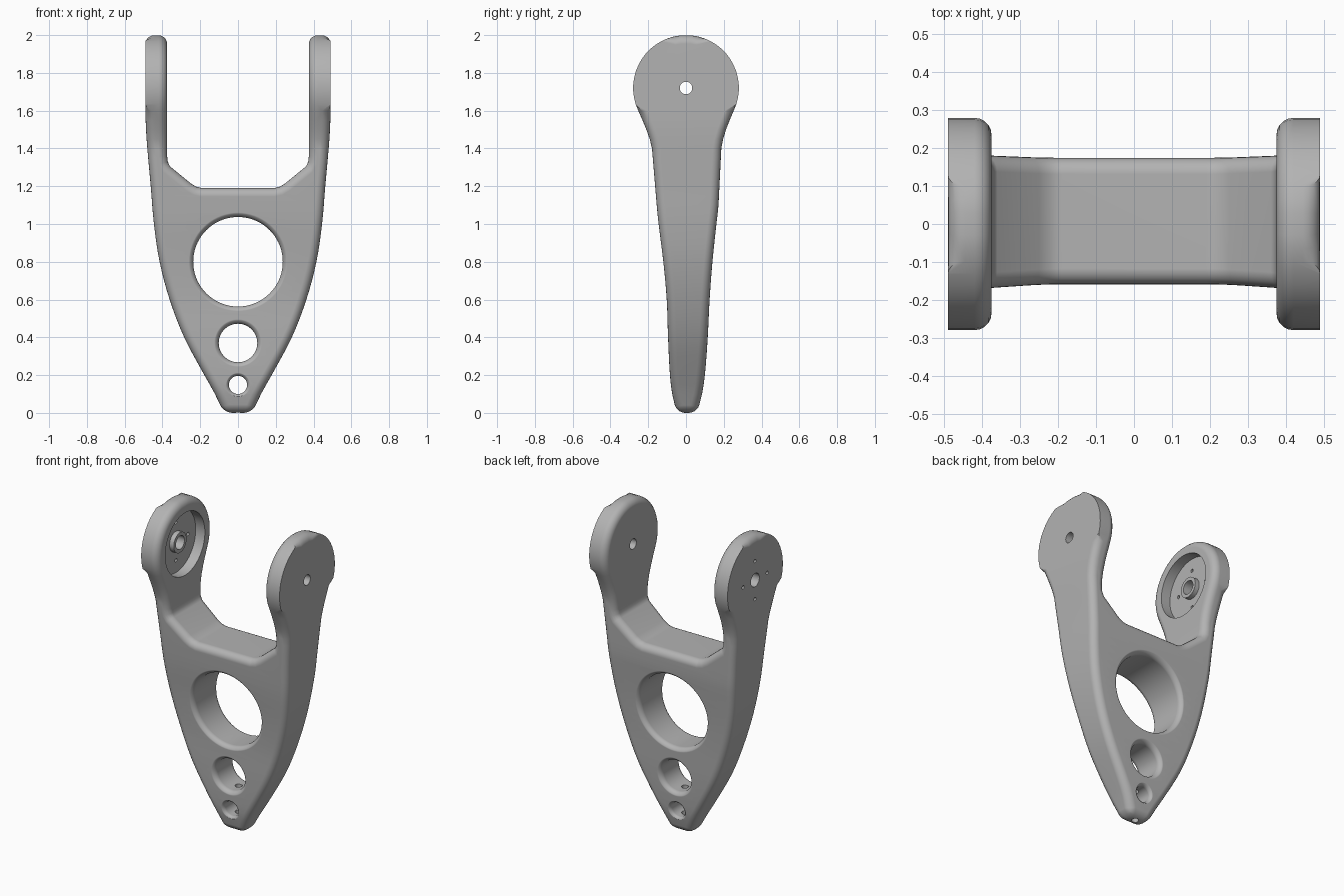
import bpy, bmesh, math
from mathutils import Matrix, Vector

if "Cube" in bpy.data.objects:
    bpy.data.objects.remove(bpy.data.objects["Cube"], do_unlink=True)

grey = bpy.data.materials.new("satin_grey")
grey.use_nodes = True
grey.diffuse_color = (0.45, 0.45, 0.45, 1)
grey.node_tree.nodes["Principled BSDF"].inputs["Base Color"].default_value = (0.45, 0.45, 0.45, 1)

INNER, EYE_Z, EYE_R, ROUND = 0.375, 1.72, 0.28, 0.045

# Outline controls as (height, distance from centre)
WIDTH = [(0, .075), (.1, .122), (.2, .178), (.4, .285), (.6, .362), (.8, .415),
         (1, .445), (1.2, .462), (1.4, .48), (1.5, .487), (1.6, .49), (2, .49)]
DEPTH = {-1: [(0, .05), (.1, .073), (.2, .085), (.4, .095), (.6, .102), (.8, .12),
              (1, .145), (1.1, .155), (1.4, .18), (1.5, .21), (1.6, .253)],
         1: [(0, .06), (.1, .085), (.2, .1), (.4, .115), (.6, .125), (.8, .14),
             (1, .161), (1.1, .172), (1.4, .187), (1.5, .212), (1.6, .253)]}


def smooth(pts, z):
    """Smooth curve through the control points."""
    i = max(k for k in range(len(pts) - 1) if k == 0 or pts[k][0] <= z)

    def slope(k):
        a, b = pts[max(k - 1, 0)], pts[min(k + 1, len(pts) - 1)]
        return (b[1] - a[1]) / (b[0] - a[0])
    (za, a), (zb, b) = pts[i], pts[i + 1]
    h = zb - za
    t = (z - za) / h
    return ((1 + 2 * t) * (1 - t) ** 2 * a + t * t * (3 - 2 * t) * b
            + h * t * (1 - t) * ((1 - t) * slope(i) - t * slope(i + 1)))


def half_width(z):
    return smooth(WIDTH, z)


def depth(side, z):
    if z >= 1.6:
        return side * math.sqrt(max(EYE_R ** 2 - (z - EYE_Z) ** 2, 0))
    if 1.1 <= z <= 1.4:
        a, b = (dict(DEPTH[side])[k] for k in (1.1, 1.4))
        return side * (a + (b - a) * (z - 1.1) / 0.3)
    return side * smooth(DEPTH[side], z)


def pairs(seq):
    return list(zip(seq, seq[1:]))


def to_object(bm, name):
    bmesh.ops.recalc_face_normals(bm, faces=bm.faces[:])
    mesh = bpy.data.meshes.new(name)
    bm.to_mesh(mesh)
    bm.free()
    obj = bpy.data.objects.new(name, mesh)
    bpy.context.collection.objects.link(obj)
    mesh.materials.append(grey)
    return obj


# Fork body: a front outline and a side outline sharing the same heights
start = math.asin((1.6 - EYE_Z) / EYE_R)
stop = math.radians(84)
rows = [0.0] + [round(0.05 * i, 4) for i in range(2, 32)] + [1.6]
rows += [EYE_Z + EYE_R * math.sin(start + (stop - start) * i / 15) for i in range(1, 16)]
low = [z for z in rows if z <= 1.1]
mid = [z for z in rows if 1.1 <= z <= 1.4]
arm = [z for z in rows if z >= 1.4]
eye = [z for z in rows if z >= 1.6]
half = [(.19, 1.19), (.22, 1.197), (.25, 1.215), (.36, 1.305), (.372, 1.33),
        (INNER, 1.36), (INNER, 1.4)]
notch = [(-x, z) for x, z in reversed(half)] + half

bm = bmesh.new()
cache = {}


def vert(x, side, z):
    key = (round(x, 5), side, round(z, 5))
    if key not in cache:
        cache[key] = bm.verts.new((x, depth(side, z), z))
    return cache[key]


def face(*corners):
    bm.faces.new([vert(*c) for c in corners])


for s in (-1, 1):
    # Front and back skins
    for a, b in pairs(low):
        face((-half_width(a), s, a), (half_width(a), s, a),
             (half_width(b), s, b), (-half_width(b), s, b))
    face(*[(-half_width(z), s, z) for z in mid], *[(x, s, z) for x, z in notch],
         *[(half_width(z), s, z) for z in reversed(mid)])
    for m in (-1, 1):
        for a, b in pairs(arm):
            face((m * INNER, s, a), (m * half_width(a), s, a),
                 (m * half_width(b), s, b), (m * INNER, s, b))
for m in (-1, 1):
    # Outer sides, inner arm faces and arm tops
    for a, b in pairs([z for z in rows if z <= 1.6]):
        face((m * half_width(a), -1, a), (m * half_width(a), 1, a),
             (m * half_width(b), 1, b), (m * half_width(b), -1, b))
    for zs, x in ((eye, half_width(1.6)), (arm, INNER)):
        face(*[(m * x, -1, z) for z in zs], *[(m * x, 1, z) for z in reversed(zs)])
    t, x = rows[-1], half_width(1.6)
    face((m * INNER, -1, t), (m * x, -1, t), (m * x, 1, t), (m * INNER, 1, t))
# Notch floor and foot
for (xa, za), (xb, zb) in pairs(notch):
    face((xa, -1, za), (xb, -1, zb), (xb, 1, zb), (xa, 1, za))
foot = half_width(0)
face((-foot, -1, 0), (foot, -1, 0), (foot, 1, 0), (-foot, 1, 0))
bmesh.ops.recalc_face_normals(bm, faces=bm.faces[:])
# Rounded rims
sharp = [e for e in bm.edges if e.calc_face_angle(0) > 0.7]
bmesh.ops.bevel(bm, geom=sharp, offset=ROUND, offset_type='OFFSET', segments=5,
                profile=0.5, affect='EDGES', clamp_overlap=False, loop_slide=True)
fork = to_object(bm, "fork_body")


def combine(tool, operation='DIFFERENCE'):
    mod = fork.modifiers.new("cut", 'BOOLEAN')
    mod.operation, mod.object, mod.solver = operation, tool, 'EXACT'
    bpy.context.view_layer.objects.active = fork
    bpy.ops.object.modifier_apply(modifier=mod.name)
    bpy.data.objects.remove(tool, do_unlink=True)


def rod(name, axis, centre, radius, length, segments=32):
    b = bmesh.new()
    turn = Vector((0, 0, 1)).rotation_difference(Vector(axis)).to_matrix().to_4x4()
    bmesh.ops.create_cone(b, cap_ends=True, segments=segments, radius1=radius,
                          radius2=radius, depth=length, matrix=Matrix.Translation(centre) @ turn)
    return to_object(b, name)


def flared_hole(z0, radius, flare, segments=72):
    """Through hole whose rounded mouths follow the front and back skins."""
    b = bmesh.new()
    arcs = [math.pi / 2 * i / 6 for i in range(7)]
    steps = [(-1, None)] + [(-1, a) for a in reversed(arcs)] + [(1, a) for a in arcs] + [(1, None)]
    rings = []
    for s, a in steps:
        r = radius + flare * (1 if a is None else 1 - math.cos(a))
        ring = []
        for k in range(segments):
            u = 2 * math.pi * k / segments
            x, z = r * math.cos(u), z0 + r * math.sin(u)
            y = s * 0.4 if a is None else depth(s, z) + s * (0.002 - flare * (1 - math.sin(a)))
            ring.append(b.verts.new((x, y, z)))
        rings.append(ring)
    for p, q in pairs(rings):
        for k in range(segments):
            n = (k + 1) % segments
            b.faces.new((p[k], p[n], q[n], q[k]))
    b.faces.new(rings[0])
    b.faces.new(rings[-1])
    return to_object(b, "hole_cutter")


# Three through holes and the drilled channel in the foot
for z0, radius, flare in ((.8, .237, .035), (.37, .102, .035), (.148, .048, .025)):
    combine(flared_hole(z0, radius, flare))
combine(rod("channel_cutter", (0, 0, 1), (0, .008, .15), .021, .44))

# Motor recess with collar, shaft hole and four screw holes in the right arm
combine(rod("recess_cutter", (1, 0, 0), (-.39, 0, EYE_Z), .2, .1, 64))
combine(rod("collar", (1, 0, 0), (-.435, 0, EYE_Z), .065, .05), 'UNION')
combine(rod("shaft_cutter", (1, 0, 0), (-.43, 0, EYE_Z), .043, .2))
for k in range(4):
    u = k * math.pi / 2
    centre = (-.45, .122 * math.cos(u), EYE_Z + .122 * math.sin(u))
    combine(rod("screw_cutter", (1, 0, 0), centre, .011, .2, 16))

# Pivot hole in the left arm
combine(rod("pivot_cutter", (1, 0, 0), (.43, 0, EYE_Z), .033, .2))

bpy.ops.object.select_all(action='DESELECT')
fork.select_set(True)
bpy.context.view_layer.objects.active = fork
bpy.ops.object.shade_smooth_by_angle(angle=math.radians(32))
weighted = fork.modifiers.new("even_shading", 'WEIGHTED_NORMAL')
weighted.keep_sharp = True
